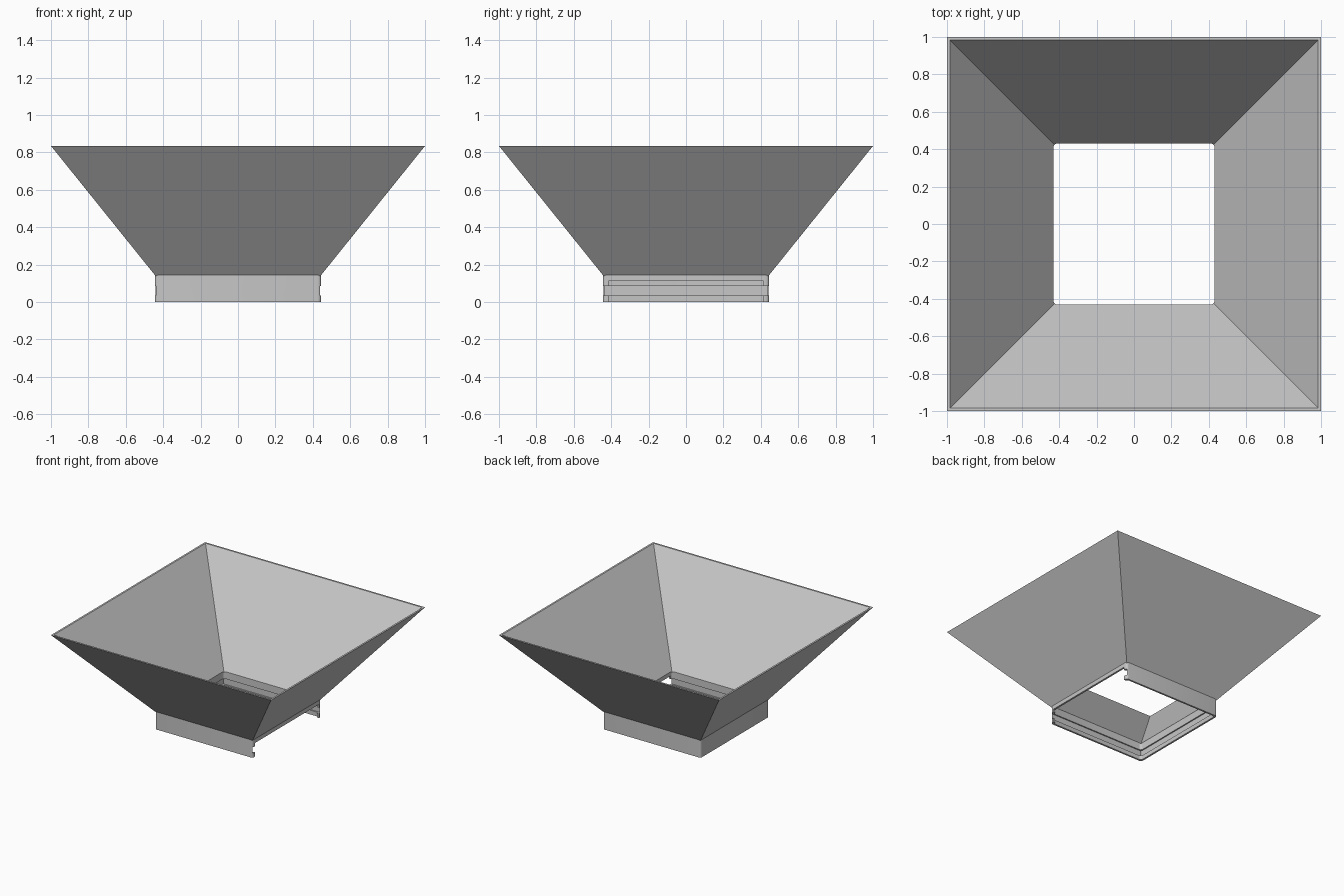
import bpy
import bmesh
import math

cube = bpy.data.objects.get("Cube")
if cube:
    bpy.data.objects.remove(cube, do_unlink=True)

# Main sizes
TOP_Z, NECK_Z = 0.835, 0.145
OUTER, INNER = 0.445, 0.43
SLOPE = (1 - OUTER) / (TOP_Z - NECK_Z)

grey = bpy.data.materials.new("light grey")
grey.use_nodes = True
colour = (0.57, 0.57, 0.57, 1)
grey.diffuse_color = colour
grey.node_tree.nodes["Principled BSDF"].inputs["Base Color"].default_value = colour


def rounded_square(half, radius, steps=5):
    """Outline of a square with optional rounded corners."""
    if radius == 0:
        return [(half, half), (-half, half), (-half, -half), (half, -half)]
    points = []
    for corner in range(4):
        turn = corner * math.pi / 2
        middle = turn + math.pi / 4
        reach = (half - radius) * math.sqrt(2)
        for i in range(steps + 1):
            a = turn + i * math.pi / 2 / steps
            points.append((reach * math.cos(middle) + radius * math.cos(a),
                           reach * math.sin(middle) + radius * math.sin(a)))
    return points


def loft(name, low, high, z0, z1, radius=0):
    """Closed solid between a lower and an upper square."""
    bm = bmesh.new()
    rings = [[bm.verts.new((x, y, z)) for x, y in rounded_square(half, radius)]
             for half, z in ((low, z0), (high, z1))]
    count = len(rings[0])
    bm.faces.new(rings[0][::-1])
    bm.faces.new(rings[1])
    for i in range(count):
        j = (i + 1) % count
        bm.faces.new((rings[0][i], rings[0][j], rings[1][j], rings[1][i]))
    return finish(name, bm)


def block(name, x0, x1, half_y, z0, z1):
    """Box given by its limits, centred on y = 0."""
    bm = bmesh.new()
    bmesh.ops.create_cube(bm, size=1)
    bmesh.ops.scale(bm, vec=(x1 - x0, 2 * half_y, z1 - z0), verts=bm.verts)
    bmesh.ops.translate(bm, vec=((x0 + x1) / 2, 0, (z0 + z1) / 2), verts=bm.verts)
    return finish(name, bm)


def finish(name, bm):
    bmesh.ops.recalc_face_normals(bm, faces=bm.faces)
    mesh = bpy.data.meshes.new(name)
    bm.to_mesh(mesh)
    bm.free()
    mesh.materials.append(grey)
    obj = bpy.data.objects.new(name, mesh)
    bpy.context.collection.objects.link(obj)
    return obj


def combine(target, tool, operation):
    """Apply a boolean and discard the tool."""
    tool.hide_render = True
    mod = target.modifiers.new(tool.name, "BOOLEAN")
    mod.operation, mod.object, mod.solver = operation, tool, "EXACT"
    bpy.context.view_layer.objects.active = target
    bpy.ops.object.modifier_apply(modifier=mod.name)
    bpy.data.objects.remove(tool, do_unlink=True)


def flare(name, neck, z0, z1):
    """Square pyramid section that is `neck` wide at the collar top."""
    return loft(name, neck + SLOPE * (z0 - NECK_Z), neck + SLOPE * (z1 - NECK_Z), z0, z1)


# Funnel body joined to the round-cornered collar
funnel = flare("funnel_with_collar", OUTER, 0.12, TOP_Z)
combine(funnel, loft("collar", OUTER, OUTER, 0, 0.16, radius=0.02), "UNION")

# Hollow inside of the funnel and collar
combine(funnel, flare("funnel_hollow", INNER, 0.12, 0.9), "DIFFERENCE")
combine(funnel, loft("collar_hole", INNER, INNER, -0.1, 0.16, radius=0.02), "DIFFERENCE")

# Side opening and the sliding groove around the collar's inside
combine(funnel, block("side_opening", 0.35, 0.6, 0.414, -0.1, 0.112), "DIFFERENCE")
combine(funnel, block("slide_groove", -0.44, 0.6, 0.44, 0.035, 0.086), "DIFFERENCE")

# Smooth only the rounded corners
bpy.ops.object.select_all(action="DESELECT")
funnel.select_set(True)
bpy.context.view_layer.objects.active = funnel
bpy.ops.object.shade_smooth_by_angle(angle=math.radians(30))
